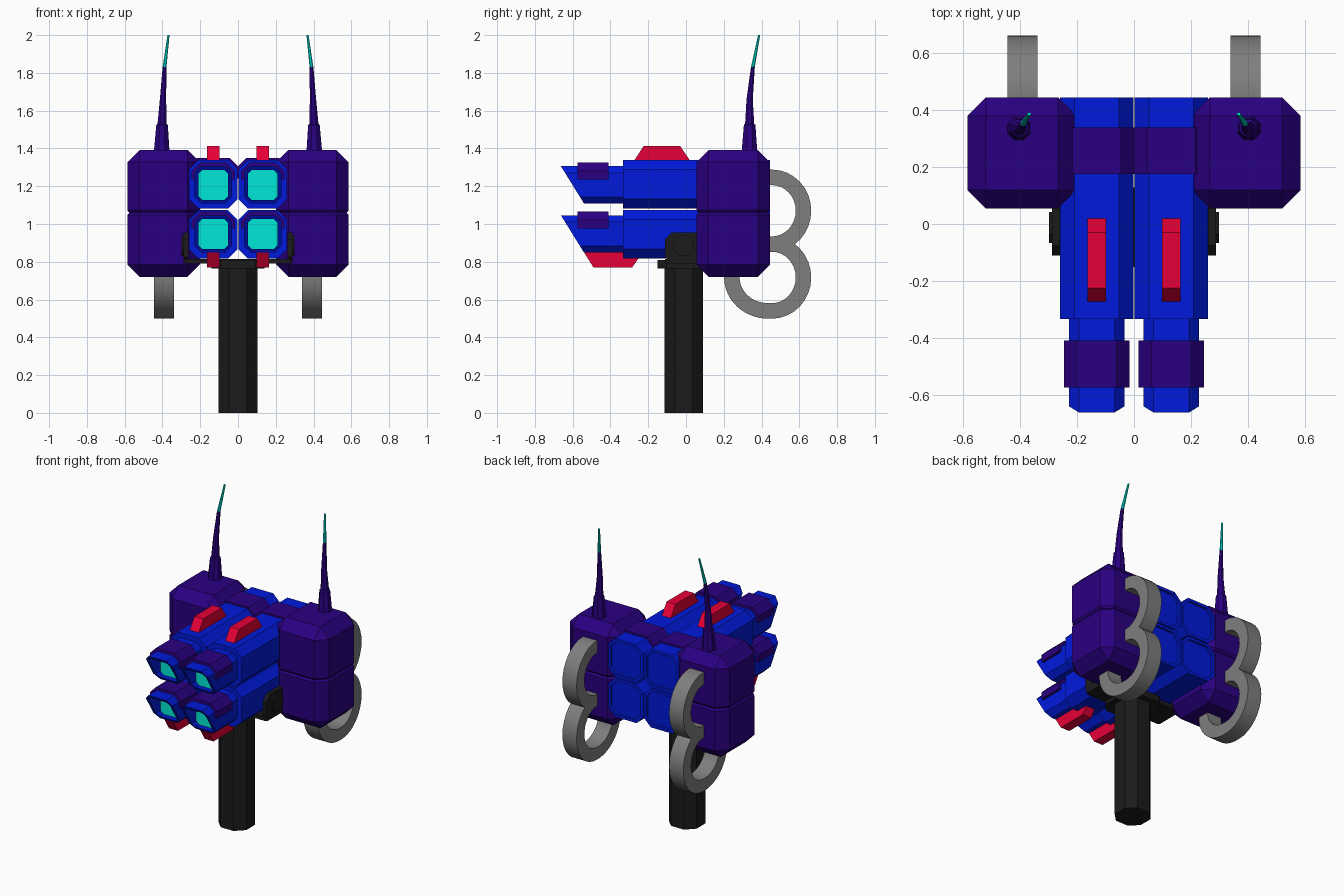
import bpy, bmesh, math
from mathutils import Vector

cube = bpy.data.objects.get("Cube")
if cube:
    bpy.data.objects.remove(cube, do_unlink=True)


def material(name, r, g, b):
    m = bpy.data.materials.new(name)
    m.use_nodes = True
    m.diffuse_color = (r, g, b, 1)
    bsdf = next(n for n in m.node_tree.nodes if n.type == 'BSDF_PRINCIPLED')
    bsdf.inputs["Base Color"].default_value = (r, g, b, 1)
    return m


PURPLE = material("deep purple", 0.023, 0, 0.22)
BLUE = material("royal blue", 0, 0.01, 0.71)
RED = material("crimson", 0.8, 0, 0.038)
CYAN = material("turquoise", 0, 0.8, 0.68)
BLACK = material("charcoal", 0.011, 0.011, 0.011)
GREY = material("cable grey", 0.21, 0.21, 0.21)


def loft(name, rings, mats, rule=None):
    """Skin a list of equal-length point rings and cap both ends."""
    bm = bmesh.new()
    rows = [[bm.verts.new(p) for p in ring] for ring in rings]
    n = len(rows[0])
    for a, b in zip(rows, rows[1:]):
        for i in range(n):
            j = (i + 1) % n
            bm.faces.new((a[i], a[j], b[j], b[i]))
    bm.faces.new(rows[0])
    cap = bm.faces.new(rows[-1])
    if rule == "cap":
        cap.material_index = 1
    elif rule:
        for f in bm.faces:
            f.material_index = int(rule(f.calc_center_median()))
    bmesh.ops.remove_doubles(bm, verts=bm.verts, dist=0.0001)
    bmesh.ops.recalc_face_normals(bm, faces=bm.faces)
    me = bpy.data.meshes.new(name)
    bm.to_mesh(me)
    bm.free()
    ob = bpy.data.objects.new(name, me)
    bpy.context.collection.objects.link(ob)
    for m in mats:
        me.materials.append(m)
    return ob


def octagon(hx, hy, c):
    """Rectangle outline with cut corners."""
    return [(hx, hy - c), (hx - c, hy), (c - hx, hy), (-hx, hy - c),
            (-hx, c - hy), (c - hx, -hy), (hx - c, -hy), (hx, c - hy)]


def saddle(w, low, h, c, t):
    """Arch outline with cut corners and wall thickness t."""
    return [(-w, low), (-w, h - c), (c - w, h), (w - c, h), (w, h - c), (w, low),
            (w - t, low), (w - t, h - c), (w - c, h - t), (c - w, h - t), (t - w, h - c), (t - w, low)]


def along_y(name, shape, cx, cz, y0, y1, mat):
    return loft(name, [[(cx + u, y, cz + v) for u, v in shape] for y in (y0, y1)], [mat])


def along_x(name, shape, x0, x1, mat):
    return loft(name, [[(x, y, z) for y, z in shape] for x in (x0, x1)], [mat])


def along_z(name, shape, cy, z0, z1, mat):
    return loft(name, [[(u, cy + v, z) for u, v in shape] for z in (z0, z1)], [mat])


def ribbon(name, path, x, half_width, half_thick):
    """Flat band following a path in the side plane."""
    rings = []
    for i, p in enumerate(path):
        t = (path[min(i + 1, len(path) - 1)] - path[max(i - 1, 0)]).normalized()
        off = Vector((-t.y, t.x)) * half_thick
        a, b = p + off, p - off
        rings.append([(x - half_width, a.x, a.y), (x + half_width, a.x, a.y),
                      (x + half_width, b.x, b.y), (x - half_width, b.x, b.y)])
    ob = loft(name, rings, [GREY])
    bpy.ops.object.select_all(action='DESELECT')
    ob.select_set(True)
    bpy.context.view_layer.objects.active = ob
    bpy.ops.object.shade_smooth_by_angle(angle=math.radians(35))


def arc(cy, cz, ry, rz, start, end, steps=16):
    angles = [math.radians(start + (end - start) * i / steps) for i in range(steps + 1)]
    return [Vector((cy + ry * math.cos(a), cz + rz * math.sin(a))) for a in angles]


for s, side in ((1, "left"), (-1, "right")):
    cx = s * 0.131
    for level, cz in (("upper", 1.21), ("lower", 0.945)):
        tag = f"{side}_{level}"
        # Barrel body with a shallow recessed panel at the back
        body, panel = octagon(.1285, .1285, .05), octagon(.11, .11, .043)
        loft(f"barrel_{tag}",
             [[(cx + u, y, cz + v) for u, v in shape] for shape, y in
              ((body, -.334), (body, .445), (panel, .445), (panel, .43))], [BLUE])

        # Slanted hollow muzzle with a glowing lens at the bottom of the bore
        mz = cz - 0.003 if level == "upper" else cz + 0.002
        outer, bore = octagon(.098, .099, .035), octagon(.078, .08, .02)

        def slanted(shape):
            return [(cx + u, -.601 - .62 * v, mz + v) for u, v in shape]

        loft(f"muzzle_{tag}",
             [[(cx + u, -.32, mz + v) for u, v in outer], slanted(outer), slanted(bore),
              [(cx + u, -.515, mz + v) for u, v in bore]], [BLUE, CYAN], "cap")
        along_y(f"muzzle_saddle_{tag}", saddle(.115, .028, .118, .045, .025),
                cx, mz, -.574, -.41, PURPLE)

    # Strap over the top of the barrels
    along_y(f"strap_{side}", saddle(.14, .03, .14, .054, .025), cx, 1.21, .175, .34, PURPLE)

    # Red sight fins above and below
    along_x(f"top_fin_{side}", [(-.278, 1.33), (-.225, 1.412), (-.03, 1.412), (.025, 1.33)],
            cx - .033, cx + .033, RED)
    along_x(f"bottom_fin_{side}", [(-.543, .855), (-.49, .77), (-.285, .77), (-.225, .855)],
            cx - .033, cx + .033, RED)

    # Side pod with bevelled ends and a groove round the middle
    px = s * 0.394
    pod = []
    for z, inset, cut in ((.72, .065, 0), (.785, 0, .065), (1.047, 0, .065), (1.06, .01, .06),
                          (1.073, 0, .065), (1.327, 0, .065), (1.392, .065, 0)):
        pod.append([(px + u, .25 + v, z) for u, v in octagon(.192 - inset, .195 - inset, cut)])
    loft(f"side_pod_{side}", pod, [PURPLE])

    # Curved tapering antenna with a bright blunt tip
    rings = []
    for x, y, z, r in ((.404, .336, 1.38, .045), (.402, .337, 1.525, .033), (.402, .337, 1.53, .026),
                       (.397, .337, 1.66, .018), (.389, .354, 1.83, .011), (.368, .387, 2.0, .006)):
        rings.append([(s * x + r * math.cos(math.pi * (k + .5) / 4),
                       y + r * math.sin(math.pi * (k + .5) / 4), z) for k in range(8)])
    loft(f"antenna_{side}", rings, [PURPLE, CYAN], lambda c: c.z > 1.84)

    # Two cable loops at the back of the pod
    upper = [Vector((.42, 1.245))] + arc(.455, 1.07, .167, .177, 90, -90) + [Vector((.42, .893))]
    lower = ([Vector((.42, .892))] + arc(.455, .717, .167, .177, 90, -90)
             + arc(.435, .717, .192, .177, -90, -180) + [Vector((.243, .77))])
    ribbon(f"upper_cable_{side}", upper, s * .392, .052, .041)
    ribbon(f"lower_cable_{side}", lower, s * .392, .052, .041)

    # Bracket ear with its pivot disc
    along_x(f"bracket_ear_{side}", [(y - .01, .873 + z) for y, z in octagon(.1, .083, .035)],
            s * .262, s * .288, BLACK)
    along_x(f"pivot_disc_{side}", [(y - .012, .885 + z) for y, z in octagon(.055, .055, .032)],
            s * .28, s * .299, BLACK)

# Mount plate, collar and grip
along_z("mount_plate", octagon(.288, .1, .01), -.01, .79, .8155, BLACK)
along_z("mount_collar", octagon(.14, .14, .05), -.012, .765, .81, BLACK)
along_z("grip", octagon(.102, .102, .055), -.012, 0, .8, BLACK)
